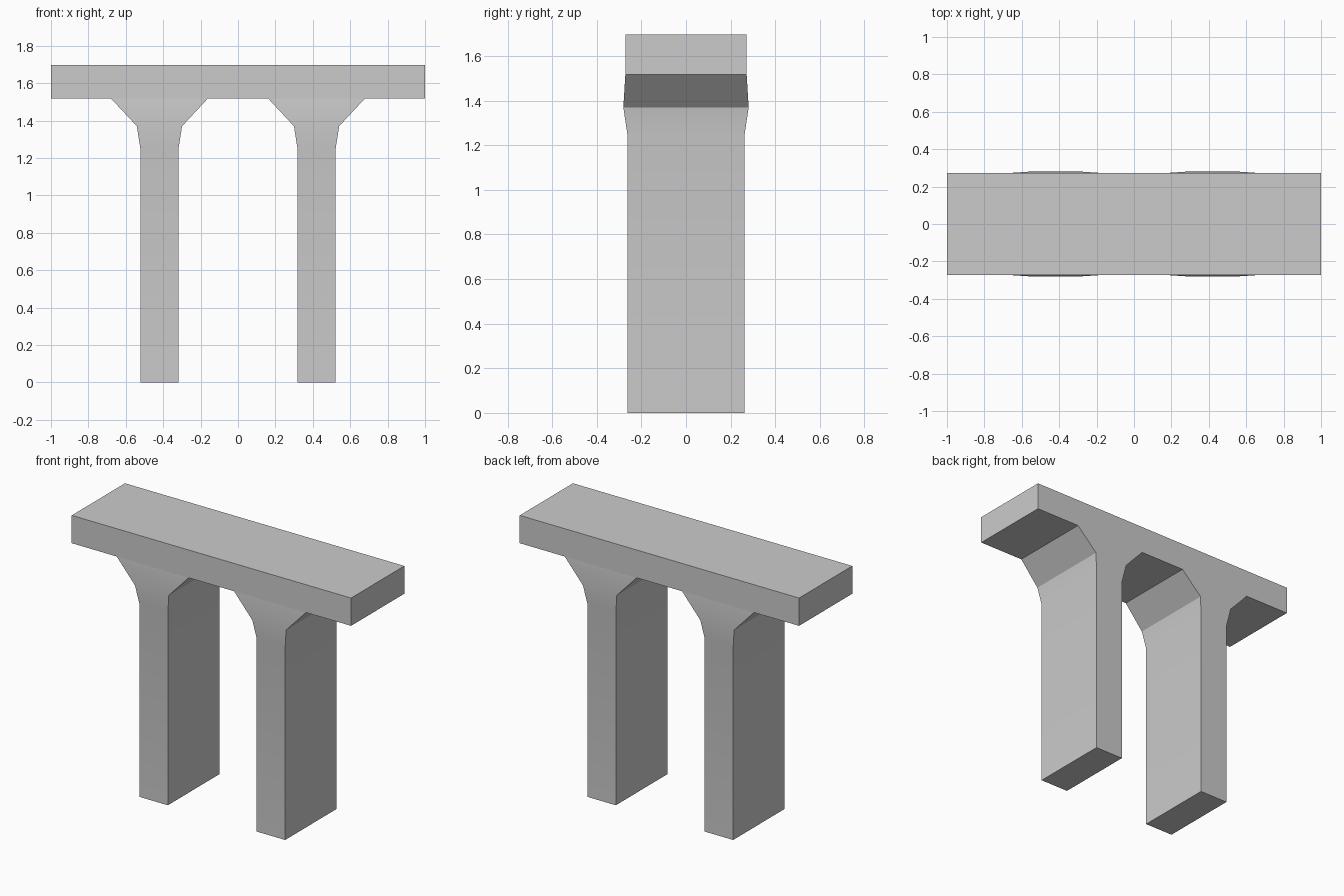
import bpy, bmesh
from math import radians

if "Cube" in bpy.data.objects:
    bpy.data.objects.remove(bpy.data.objects["Cube"])


def loft(name, cx, sections):
    """Stack of rectangles (z, half x, half y) joined into a closed solid."""
    bm = bmesh.new()
    rings = [[bm.verts.new((cx + sx * hx, sy * hy, z))
              for sx, sy in ((-1, -1), (1, -1), (1, 1), (-1, 1))]
             for z, hx, hy in sections]
    for low, high in zip(rings, rings[1:]):
        for i in range(4):
            j = (i + 1) % 4
            bm.faces.new((low[i], low[j], high[j], high[i]))
    bm.faces.new(rings[0][::-1])
    bm.faces.new(rings[-1])
    mesh = bpy.data.meshes.new(name)
    bm.to_mesh(mesh)
    bm.free()
    obj = bpy.data.objects.new(name, mesh)
    bpy.context.collection.objects.link(obj)
    bpy.ops.object.select_all(action='DESELECT')
    obj.select_set(True)
    bpy.context.view_layer.objects.active = obj
    bpy.ops.object.shade_smooth_by_angle(angle=radians(30))
    return obj


# Flat beam across the top
loft("top_beam", 0, [(1.517, 1.0, 0.272), (1.697, 1.0, 0.272)])

# Two piers: straight shaft, slight flare, then a wide haunch under the beam
for side, cx in (("left", -0.42), ("right", 0.42)):
    loft(side + "_pier", cx, [(0, 0.102, 0.263),
                              (1.25, 0.102, 0.263),
                              (1.37, 0.121, 0.281),
                              (1.517, 0.258, 0.272)])
